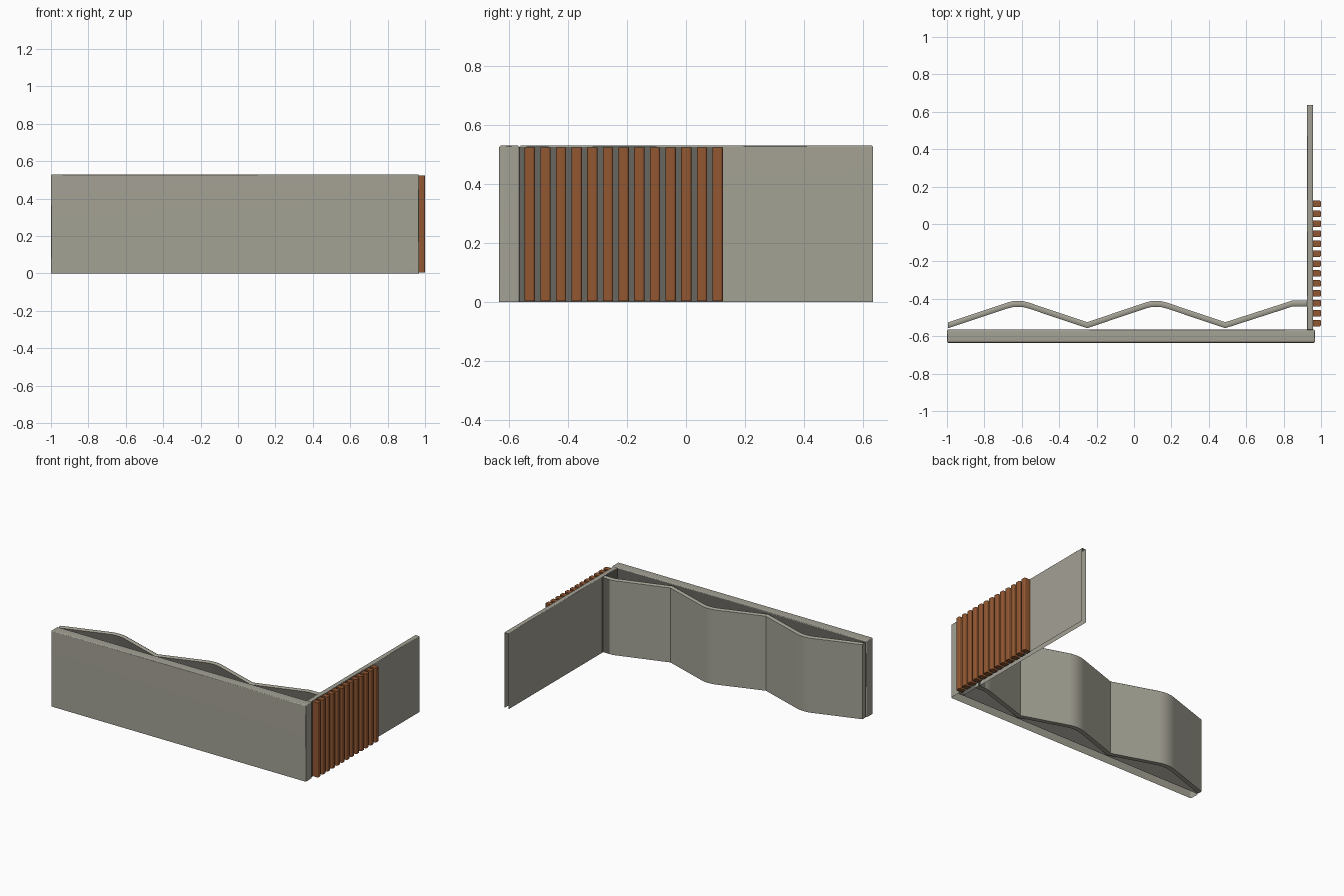
import bpy, bmesh

if "Cube" in bpy.data.objects:
    bpy.data.objects.remove(bpy.data.objects["Cube"])

H = 0.53  # wall height


def material(name, rgb):
    m = bpy.data.materials.new(name)
    m.diffuse_color = (*rgb, 1)
    m.use_nodes = True
    m.node_tree.nodes["Principled BSDF"].inputs["Base Color"].default_value = m.diffuse_color
    return m


STONE = material("weathered_grey", (0.37, 0.36, 0.30))
DARK = material("grimy_dark_grey", (0.14, 0.132, 0.114))
WOOD = material("brown_wood", (0.285, 0.095, 0.031))


def finish(bm, name, mats, dark=None, smooth=0.9):
    """Make the object; faces for which dark(centre, normal) holds get slot 1."""
    bm.normal_update()
    for f in bm.faces:
        if dark and dark(f.calc_center_median(), f.normal):
            f.material_index = 1
    me = bpy.data.meshes.new(name)
    bm.to_mesh(me)
    bm.free()
    for m in mats:
        me.materials.append(m)
    ob = bpy.data.objects.new(name, me)
    bpy.context.collection.objects.link(ob)
    bpy.ops.object.select_all(action='DESELECT')
    ob.select_set(True)
    bpy.context.view_layer.objects.active = ob
    bpy.ops.object.shade_smooth_by_angle(angle=smooth)
    # keep large faces flat-looking between the soft edges
    ob.modifiers.new("weighted_normals", 'WEIGHTED_NORMAL').keep_sharp = True
    return ob


def box(lo, hi, pick, width, segments=1):
    """Box between two corners; edges chosen by pick(midpoint) are bevelled."""
    bm = bmesh.new()
    bmesh.ops.create_cube(bm, size=1)
    for v in bm.verts:
        v.co = [lo[i] + (v.co[i] + 0.5) * (hi[i] - lo[i]) for i in range(3)]
    edges = [e for e in bm.edges if pick((e.verts[0].co + e.verts[1].co) / 2)]
    bmesh.ops.bevel(bm, geom=edges, offset=width, segments=segments,
                    profile=0.5, affect='EDGES')
    bmesh.ops.recalc_face_normals(bm, faces=bm.faces)
    return bm


def open_faces(bm, test):
    bm.normal_update()
    faces = [f for f in bm.faces if test(f.calc_center_median(), f.normal)]
    bmesh.ops.delete(bm, geom=faces, context='FACES')


# Front wall: soft edges, open underneath, grimy sheltered back
bm = box((-1, -0.635, 0), (0.968, -0.565, H), lambda c: c.z > 0.01, 0.005)
open_faces(bm, lambda c, n: n.z < -0.9)
finish(bm, "front_wall", [STONE, DARK], lambda c, n: n.y > 0.9)

# Side wall: open underneath and at the far end, dark behind the slats and in the corner
bm = box((0.925, -0.566, 0), (0.958, 0.635, H), lambda c: c.z > H - 0.001, 0.004)
open_faces(bm, lambda c, n: n.z < -0.9 or n.y > 0.9)
for y in (-0.39, 0.124):
    bmesh.ops.bisect_plane(bm, geom=bm.verts[:] + bm.edges[:] + bm.faces[:],
                           plane_co=(0, y, 0), plane_no=(0, 1, 0))
finish(bm, "side_wall", [STONE, DARK],
       lambda c, n: (n.x > 0.9 and c.y < 0.124) or (n.x < -0.9 and c.y < -0.39))

# Upright wooden slats, rounded on the outer side
for i in range(13):
    y = -0.53 + i * 0.0531
    bm = box((0.95, y - 0.0175, 0.004), (1.0, y + 0.0175, 0.524),
             lambda c: c.x > 0.99 and abs(c.y - y) > 0.01, 0.008, 3)
    finish(bm, f"slat_{i + 1}", [WOOD])

# Folded panel: sharp valleys, rounded peaks, swept along x; front side is dark
path = [(-0.995, -0.542)]
for peak in (-0.62, 0.118):
    path += [(peak - 0.06, -0.437), (peak - 0.03, -0.429), (peak, -0.427),
             (peak + 0.03, -0.429), (peak + 0.06, -0.437), (peak + 0.37, -0.541)]
path += [(0.82, -0.434), (0.85, -0.424), (0.875, -0.424), (0.93, -0.424)]
section = [(-0.016, 0), (0.016, 0), (0.016, 0.52), (0.007, 0.526),
           (-0.007, 0.526), (-0.016, 0.52)]
bm = bmesh.new()
rings = [[bm.verts.new((x, y + dy, z)) for dy, z in section] for x, y in path]
for a, b in zip(rings, rings[1:]):
    for j in range(len(section)):
        k = (j + 1) % len(section)
        bm.faces.new((a[j], a[k], b[k], b[j]))
bm.faces.new(rings[0])
bm.faces.new(rings[-1])
bmesh.ops.recalc_face_normals(bm, faces=bm.faces)
finish(bm, "folded_panel", [STONE, DARK],
       lambda c, n: (n.y < -0.9 or (n.y > 0.9 and c.x > 0.875)), 0.62)
